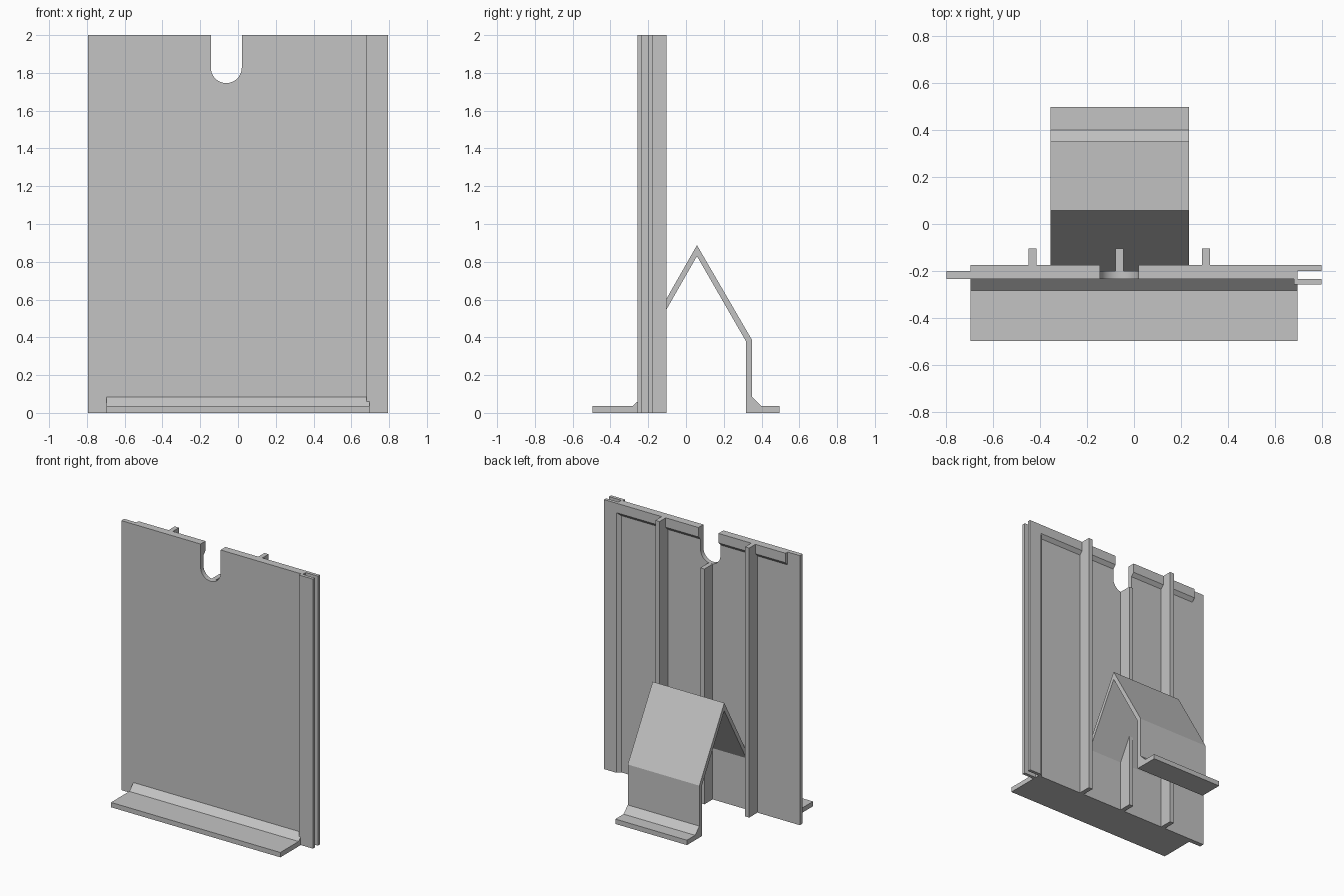
import bpy, bmesh, math

cube = bpy.data.objects.get("Cube")
if cube:
    bpy.data.objects.remove(cube, do_unlink=True)

GREY = (0.55, 0.55, 0.55, 1)
mat = bpy.data.materials.new("plain grey")
mat.use_nodes = True
mat.diffuse_color = GREY
mat.node_tree.nodes["Principled BSDF"].inputs["Base Color"].default_value = GREY


def loft(name, start, end):
    """Solid between two matching loops of 3D points."""
    bm = bmesh.new()
    a = [bm.verts.new(p) for p in start]
    b = [bm.verts.new(p) for p in end]
    bm.faces.new(a)
    bm.faces.new(b[::-1])
    for i in range(len(a)):
        j = (i + 1) % len(a)
        bm.faces.new((a[j], a[i], b[i], b[j]))
    bmesh.ops.recalc_face_normals(bm, faces=bm.faces)
    mesh = bpy.data.meshes.new(name)
    bm.to_mesh(mesh)
    bm.free()
    mesh.materials.append(mat)
    obj = bpy.data.objects.new(name, mesh)
    bpy.context.collection.objects.link(obj)
    return obj


def along_x(name, profile, x0, x1):
    return loft(name, [(x0, y, z) for y, z in profile], [(x1, y, z) for y, z in profile])


def along_y(name, front, back, y0, y1):
    return loft(name, [(x, y0, z) for x, z in front], [(x, y1, z) for x, z in back])


def box(name, x0, x1, y0, y1, z0, z1):
    return along_x(name, [(y0, z0), (y1, z0), (y1, z1), (y0, z1)], x0, x1)


SIDE, INNER, TOP = 0.795, 0.695, 2.0
FRONT, SKIN, BACK, RIB = -0.233, -0.199, -0.175, -0.103
MID, R, NOTCH_Z = -0.062, 0.082, 1.828

# Main panel with the round-bottomed notch in its top edge
arc = [(MID + R * math.cos(t), NOTCH_Z - R * math.sin(t))
       for t in (math.pi * i / 24 for i in range(25))]
outline = ([(-SIDE, 0), (INNER, 0), (INNER, TOP), (MID + R, TOP)] + arc
           + [(MID - R, TOP), (-SIDE, TOP)])
panel = along_y("main_panel", outline, outline, FRONT, SKIN)
for f in panel.data.polygons:
    f.use_smooth = abs(f.normal.y) < 0.5 and f.area < 0.01
bpy.context.view_layer.objects.active = panel
panel.select_set(True)
bpy.ops.object.shade_smooth_by_angle(angle=math.radians(30))

# Thickened rim on the back, with a bevelled inner edge
def short_rim(z):
    return [(-INNER, z), (MID - R, z), (MID - R, TOP), (-INNER, TOP)]


def corner_rim(x, z):
    return [(MID + R, z), (x, z), (x, 0), (SIDE, 0), (SIDE, TOP), (MID + R, TOP)]


along_y("right_back_rim", short_rim(1.905), short_rim(1.93), SKIN, BACK)
along_y("left_back_rim", corner_rim(0.67, 1.905), corner_rim(INNER, 1.93), SKIN, BACK)

# Front lip of the joining groove
box("groove_front_lip", 0.68, SIDE, -0.257, FRONT, 0, TOP)

# Upright stiffening ribs
for name, offset, height in (("right_rib", -0.368, TOP), ("middle_rib", 0, NOTCH_Z - R),
                             ("left_rib", 0.368, TOP)):
    x = MID + offset
    box(name, x - 0.017, x + 0.017, SKIN, RIB, 0, height)

# Front foot with a sloped fillet
along_x("front_foot", [(-0.496, 0), (FRONT, 0), (FRONT, 0.083), (-0.282, 0.036),
                       (-0.496, 0.036)], -INNER, INNER)

# Bent rear prop and its foot
along_x("rear_prop", [(SKIN, 0.436), (0.058, 0.888), (0.35, 0.385), (0.35, 0.085),
                      (0.40, 0.036), (0.496, 0.036), (0.496, 0), (0.318, 0),
                      (0.318, 0.378), (0.058, 0.83), (SKIN, 0.38)], -0.355, 0.233)
